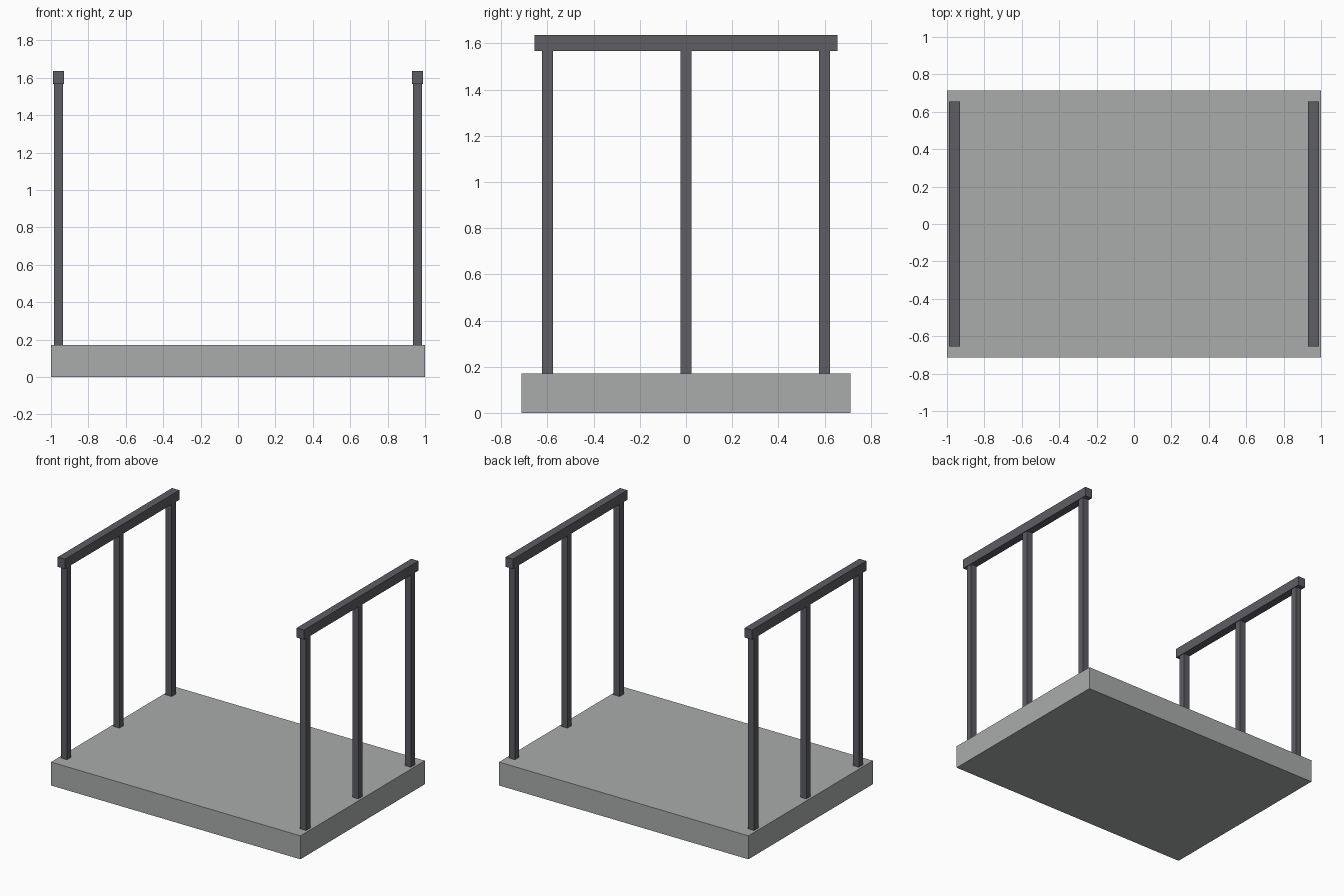
import bpy

if "Cube" in bpy.data.objects:
    bpy.data.objects.remove(bpy.data.objects["Cube"])


def material(name, color):
    mat = bpy.data.materials.new(name)
    mat.diffuse_color = color
    mat.use_nodes = True
    mat.node_tree.nodes["Principled BSDF"].inputs["Base Color"].default_value = mat.diffuse_color
    return mat


def box(name, x, y, z, mat):
    """Box spanning the given (min, max) ranges."""
    ranges = (x, y, z)
    bpy.ops.mesh.primitive_cube_add(size=1, location=[(a + b) / 2 for a, b in ranges])
    obj = bpy.context.object
    obj.name = name
    obj.scale = [b - a for a, b in ranges]
    bpy.ops.object.transform_apply(location=False, rotation=False, scale=True)
    obj.data.materials.append(mat)
    return obj


concrete = material("concrete", (0.40, 0.41, 0.41, 1))
dark_metal = material("dark_metal", (0.11, 0.11, 0.125, 1))

DECK_TOP = 0.17
RAIL_BOTTOM = 1.567
RAIL_TOP = 1.637

# Deck slab
box("deck_slab", (-1, 1), (-0.713, 0.713), (0, DECK_TOP), concrete)

# Railings on both sides: three square posts under a handrail
for side, sx in (("left", -1), ("right", 1)):
    cx = sx * 0.959
    for label, cy in (("front", -0.6), ("middle", 0), ("back", 0.6)):
        box(f"{side}_{label}_post", (cx - 0.024, cx + 0.024),
            (cy - 0.024, cy + 0.024), (DECK_TOP, RAIL_BOTTOM), dark_metal)
    box(f"{side}_handrail", (cx - 0.029, cx + 0.029),
        (-0.656, 0.656), (RAIL_BOTTOM, RAIL_TOP), dark_metal)
